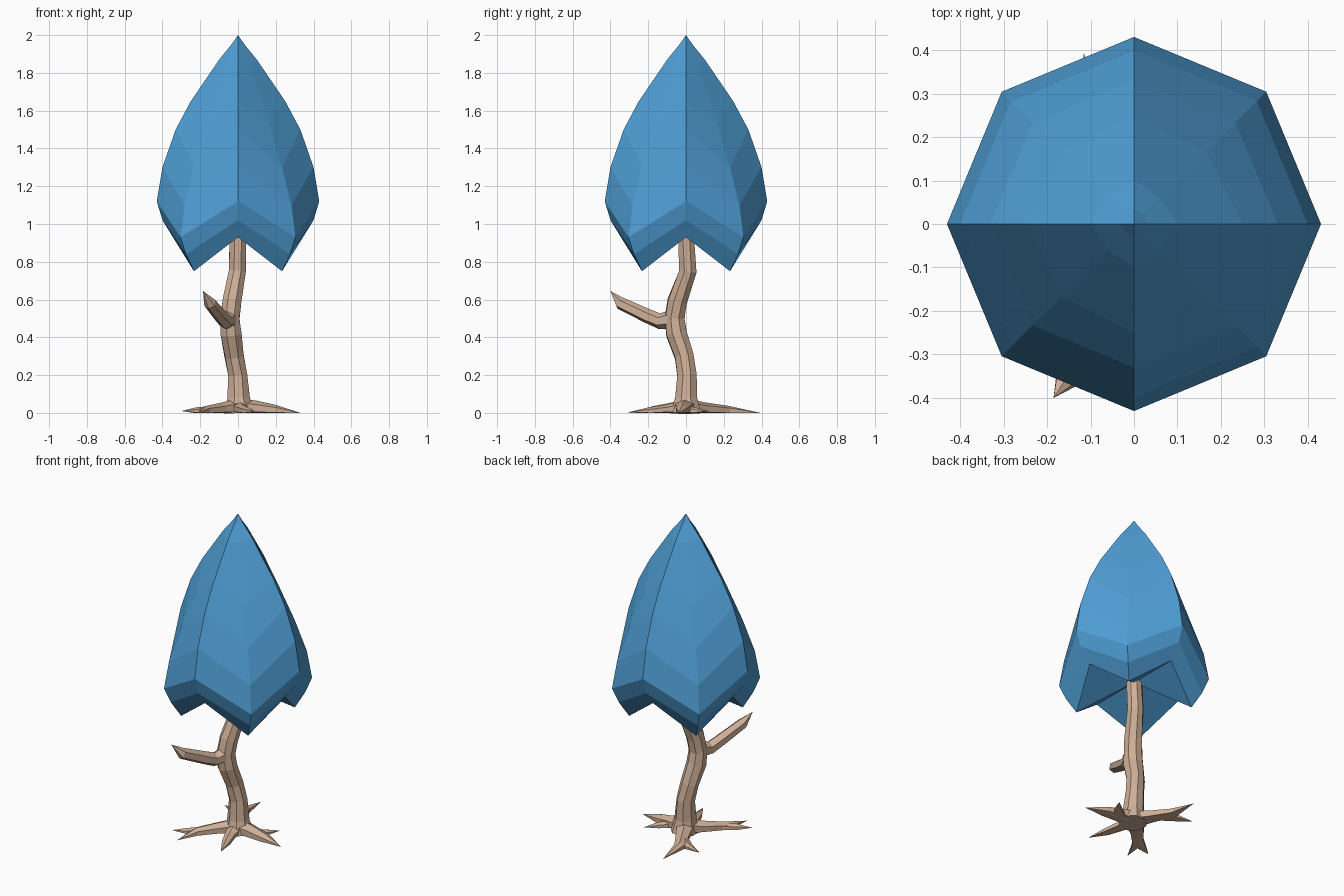
import bpy, bmesh, math, random
from mathutils import Vector

if "Cube" in bpy.data.objects:
    bpy.data.objects.remove(bpy.data.objects["Cube"])

random.seed(4)


def material(name, rgb):
    m = bpy.data.materials.new(name)
    m.diffuse_color = (*rgb, 1)
    m.use_nodes = True
    m.node_tree.nodes["Principled BSDF"].inputs["Base Color"].default_value = m.diffuse_color
    return m


LEAF = material("leaf_blue", (0.08, 0.35, 0.68))
WOOD = material("wood", (0.62, 0.43, 0.31))


def finish(name, bm, mat):
    bmesh.ops.recalc_face_normals(bm, faces=bm.faces[:])
    me = bpy.data.meshes.new(name)
    bm.to_mesh(me)
    bm.free()
    me.materials.append(mat)
    ob = bpy.data.objects.new(name, me)
    bpy.context.collection.objects.link(ob)
    return ob


def bridge(bm, a, b):
    n = len(a)
    for i in range(n):
        bm.faces.new((a[i], a[(i + 1) % n], b[(i + 1) % n], b[i]))


def tube(name, path, sides=8, flat=1.0, tip=None, jitter=0.05, ground=False):
    """Faceted limb along (x, y, z, radius) points, optionally ending in a point."""
    bm = bmesh.new()
    pts = [Vector(p[:3]) for p in path]
    rings = []
    for k, p in enumerate(pts):
        t = (pts[min(k + 1, len(pts) - 1)] - pts[max(k - 1, 0)]).normalized()
        ref = Vector((0, 1, 0)) if abs(t.z) > 0.85 else Vector((0, 0, 1))
        u = t.cross(ref).normalized()
        v = u.cross(t)
        ring = []
        for i in range(sides):
            a = 2 * math.pi * (i + 0.5) / sides
            r = path[k][3] * random.uniform(1 - jitter, 1 + jitter)
            co = p + u * math.cos(a) * r + v * math.sin(a) * r * flat
            if ground:
                co.z = max(co.z, 0)
            ring.append(bm.verts.new(co))
        rings.append(ring)
    for a, b in zip(rings, rings[1:]):
        bridge(bm, a, b)
    bm.faces.new(rings[0])
    if tip:
        apex = bm.verts.new(tip)
        n = len(rings[-1])
        for i in range(n):
            bm.faces.new((rings[-1][i], rings[-1][(i + 1) % n], apex))
    else:
        bm.faces.new(rings[-1])
    return finish(name, bm, WOOD)


# Canopy: eight-sided bud, with raised notches on the axes and low points on the diagonals
axis = [(0.33, 0.93), (0.40, 1.02), (0.43, 1.12), (0.40, 1.30),
        (0.33, 1.50), (0.25, 1.65), (0.10, 1.87), (0.035, 1.95)]
diag = [(0.33, 0.75), (0.39, 0.84), (0.43, 0.93), (0.40, 1.10),
        (0.33, 1.30), (0.235, 1.53), (0.085, 1.85), (0.027, 1.945)]
bm = bmesh.new()
rings = []
for pair in zip(axis, diag):
    ring = []
    for i in range(8):
        r, z = pair[i % 2]
        a = i * math.pi / 4
        ring.append(bm.verts.new((r * math.cos(a), r * math.sin(a), z)))
    rings.append(ring)
for a, b in zip(rings, rings[1:]):
    bridge(bm, a, b)
for ring, z in ((rings[-1], 2.0), (rings[0], 0.93)):
    apex = bm.verts.new((0, 0, z))
    for i in range(8):
        bm.faces.new((ring[i], ring[(i + 1) % 8], apex))
finish("canopy", bm, LEAF)

# Crooked trunk
tube("trunk", [(0.01, 0, 0, 0.085), (0.005, 0, 0.08, 0.064), (0.0, 0.005, 0.2, 0.054),
               (-0.02, -0.01, 0.3, 0.054), (-0.037, -0.05, 0.42, 0.058),
               (-0.043, -0.06, 0.5, 0.056), (-0.033, -0.045, 0.59, 0.055),
               (-0.003, 0.01, 0.75, 0.049), (0, 0, 0.96, 0.046)])

# Broken side branch
tube("branch", [(-0.04, -0.06, 0.50, 0.05), (-0.065, -0.14, 0.485, 0.04),
                (-0.09, -0.20, 0.51, 0.038), (-0.15, -0.35, 0.582, 0.034)],
     sides=6, tip=(-0.185, -0.40, 0.645))

# Spreading roots, flat on the ground: (path points, pointed tip)
roots = [
    ([(0, 0, 0.03, 0.065), (-0.09, -0.08, 0.02, 0.045), (-0.17, -0.17, 0.012, 0.034)], (-0.21, -0.31, 0)),
    ([(-0.13, -0.12, 0.015, 0.03), (-0.22, -0.19, 0.01, 0.026)], (-0.30, -0.23, 0.01)),
    ([(0, 0, 0.03, 0.065), (0.10, -0.01, 0.025, 0.05), (0.2, -0.02, 0.015, 0.036)], (0.33, -0.04, 0)),
    ([(0.10, 0, 0.015, 0.032), (0.16, 0.05, 0.01, 0.025)], (0.21, 0.12, 0.01)),
    ([(0, 0, 0.03, 0.06), (-0.05, 0.10, 0.02, 0.045), (-0.11, 0.22, 0.012, 0.034)], (-0.115, 0.395, 0)),
    ([(-0.07, 0.13, 0.015, 0.032), (-0.15, 0.19, 0.01, 0.027)], (-0.25, 0.22, 0.01)),
    ([(0, 0, 0.03, 0.055), (0.02, -0.10, 0.018, 0.036), (0.05, -0.19, 0.01, 0.027)], (0.09, -0.30, 0.005)),
]
for i, (path, tip) in enumerate(roots):
    tube(f"root_{i + 1}", path, sides=6, flat=0.75, tip=tip, ground=True)
